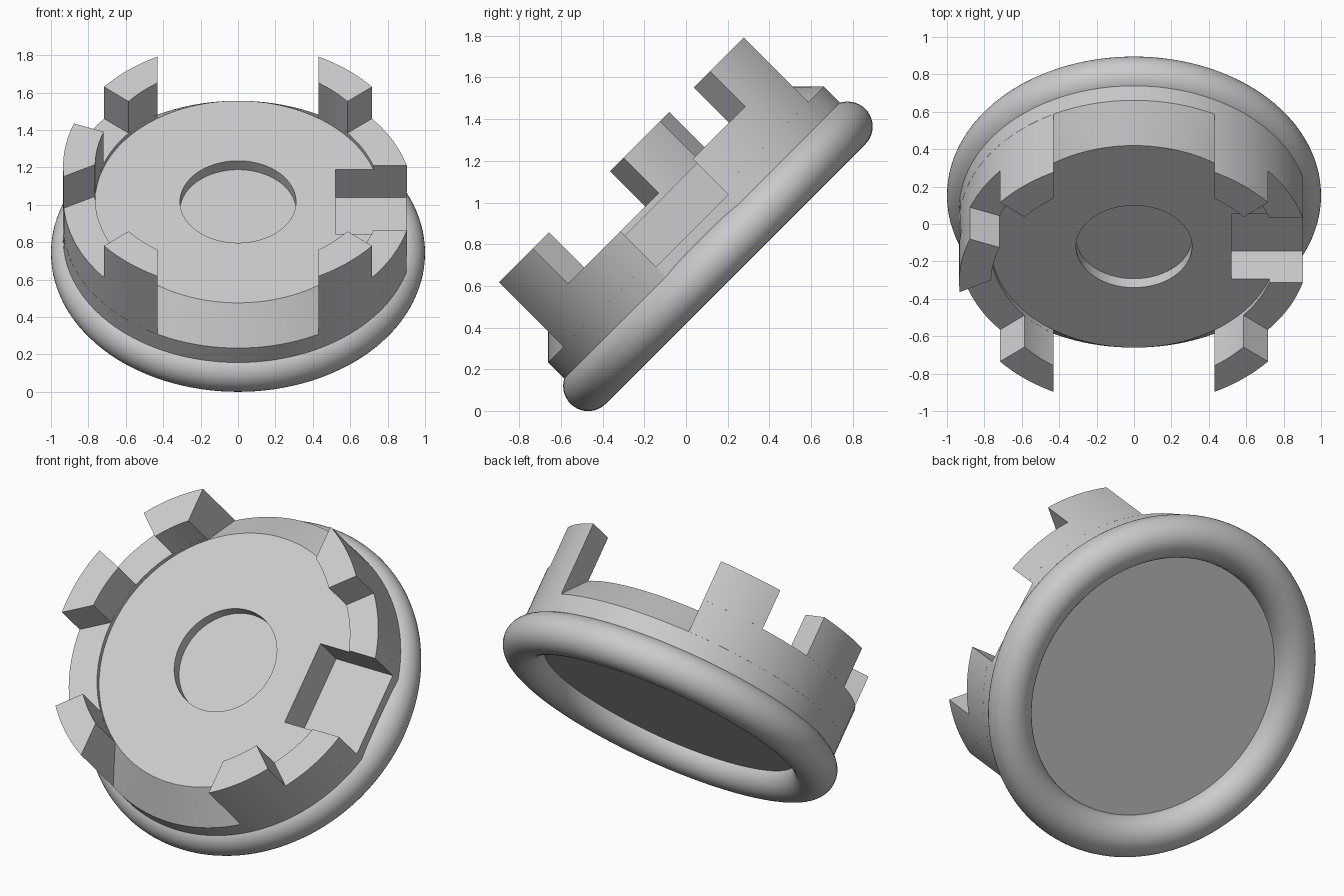
import bpy, bmesh
from math import radians, degrees, acos, asin, sin, cos
from mathutils import Matrix, Vector

cube = bpy.data.objects.get("Cube")
if cube:
    bpy.data.objects.remove(cube, do_unlink=True)

grey = bpy.data.materials.new("light grey")
grey.use_nodes = True
COLOUR = (0.6, 0.6, 0.6, 1)
grey.diffuse_color = COLOUR
grey.node_tree.nodes["Principled BSDF"].inputs["Base Color"].default_value = COLOUR

# The cap is modelled flat, then leaned back by this transform
TILT = Matrix.Translation((0, 0.153, 0.742)) @ Matrix.Rotation(radians(45), 4, 'X')
OUTER, INNER = 0.935, 0.764
FACE_Z, RIM_Z, CLIP_Z = 0.387, 0.415, 0.655
CHAMFER_Z = FACE_Z - (OUTER - INNER)
GAP_X, SLOT_Y = 0.43, 0.245


def finish(name, bm):
    bmesh.ops.recalc_face_normals(bm, faces=bm.faces)
    mesh = bpy.data.meshes.new(name)
    bm.to_mesh(mesh)
    bm.free()
    obj = bpy.data.objects.new(name, mesh)
    bpy.context.collection.objects.link(obj)
    mesh.materials.append(grey)
    obj.matrix_world = TILT
    return obj


def lathe(name, profile, steps=128, closed=False):
    bm = bmesh.new()
    verts = [bm.verts.new((r, 0, z)) for r, z in profile]
    edges = [bm.edges.new(p) for p in zip(verts, verts[1:])]
    if closed:
        edges.append(bm.edges.new((verts[-1], verts[0])))
    bmesh.ops.spin(bm, geom=verts + edges, axis=(0, 0, 1), cent=(0, 0, 0),
                   angle=radians(360), steps=steps)
    bmesh.ops.remove_doubles(bm, verts=bm.verts, dist=0.0001)
    return finish(name, bm)


def arc(radius, start, end, count=24):
    angles = [radians(start + (end - start) * i / count) for i in range(count + 1)]
    return [(radius * cos(a), radius * sin(a)) for a in angles]


def arc_block(name, outer, inner, z0, z1, sx=1, sy=1):
    """Curved wall piece; outer and inner are (start, end) angles in degrees."""
    plan = arc(OUTER, *outer) + arc(INNER, inner[1], inner[0])
    bm = bmesh.new()
    face = bm.faces.new([bm.verts.new((x * sx, y * sy, z0)) for x, y in plan])
    top = bmesh.ops.extrude_face_region(bm, geom=[face], use_keep_orig=True)["geom"]
    bmesh.ops.translate(bm, vec=(0, 0, z1 - z0),
                        verts=[v for v in top if isinstance(v, bmesh.types.BMVert)])
    return finish(name, bm)


def cut_box(target, low, high):
    low, high = Vector(low), Vector(high)
    bm = bmesh.new()
    bmesh.ops.create_cube(bm, size=1)
    bmesh.ops.scale(bm, vec=high - low, verts=bm.verts)
    bmesh.ops.translate(bm, vec=(low + high) / 2, verts=bm.verts)
    cutter = finish("cutter", bm)
    cutter.hide_render = True
    mod = target.modifiers.new("cut", 'BOOLEAN')
    mod.operation, mod.solver, mod.object = 'DIFFERENCE', 'EXACT', cutter
    bpy.context.view_layer.objects.active = target
    bpy.ops.object.modifier_apply(modifier=mod.name)
    bpy.data.objects.remove(cutter, do_unlink=True)


# Core disc with a chamfered edge and a round recess in its face
core = lathe("core_disc", [(0, 0.32), (0.31, 0.32), (0.31, FACE_Z), (INNER, FACE_Z),
                           (OUTER, CHAMFER_Z), (OUTER, 0), (0, 0)])
# Side slot, and the flat below its mouth
cut_box(core, (0.52, -SLOT_Y, 0.175), (1.1, SLOT_Y, 0.6))
cut_box(core, (0.902, -SLOT_Y, 0.05), (1.1, SLOT_Y, 0.6))

# Rounded outer ring
ring_section = [(0.88 + x / OUTER * 0.12, y / OUTER * 0.12)
                for x, y in arc(OUTER, 0, 360, 40)[:-1]]
ring = lathe("outer_ring", ring_section, closed=True)

# End angles of the walls, cut parallel to the front gap and to the slot
gap = [degrees(acos(GAP_X / r)) for r in (OUTER, INNER)]
slot = [degrees(asin(SLOT_Y / r)) for r in (OUTER, INNER)]
parts = [core, ring]

# Raised rims: whole on the right side, split by the slot on the left side
parts.append(arc_block("right_rim", (180 - gap[0], 180 + gap[0]),
                       (180 - gap[1], 180 + gap[1]), CHAMFER_Z, RIM_Z))
for end, sy in (("front", -1), ("back", 1)):
    parts.append(arc_block(end + "_left_rim", (slot[0], gap[0]), (slot[1], gap[1]),
                           CHAMFER_Z, RIM_Z, 1, sy))
    # Corner clips
    for side, sx in (("left", 1), ("right", -1)):
        parts.append(arc_block(f"{end}_{side}_clip", (40, gap[0]), (40, gap[1]),
                               RIM_Z, CLIP_Z, sx, sy))

# Single side clip opposite the slot
parts.append(arc_block("right_side_clip", (159.7, 184.7), (160, 179),
                       RIM_Z, CLIP_Z))

bpy.ops.object.select_all(action='DESELECT')
for obj in parts:
    obj.select_set(True)
bpy.context.view_layer.objects.active = core
bpy.ops.object.shade_smooth_by_angle(angle=radians(14))
